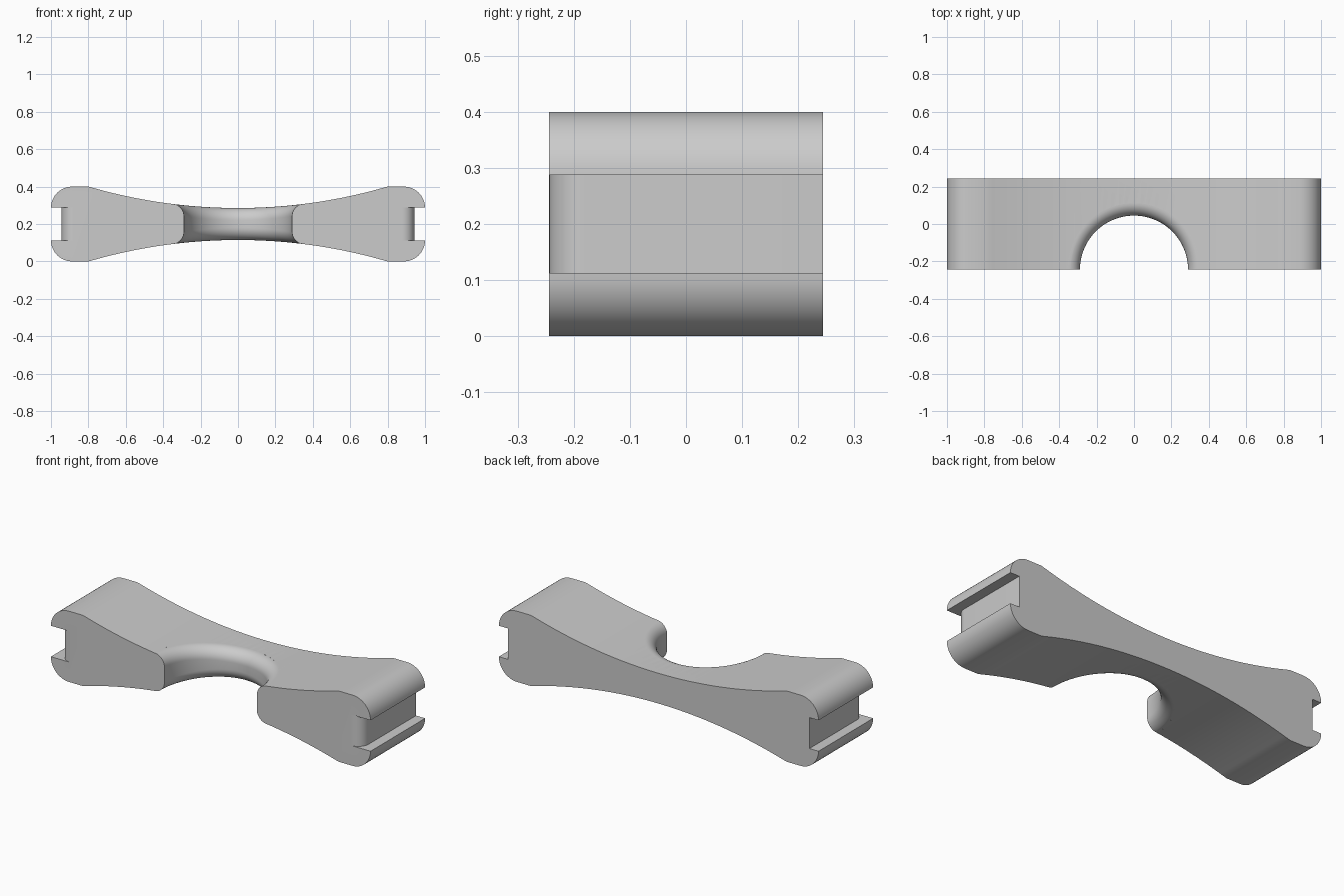
import bpy, bmesh
from math import sin, cos, pi, sqrt, radians

if "Cube" in bpy.data.objects:
    bpy.data.objects.remove(bpy.data.objects["Cube"])

HALF_DEPTH, MID = 0.244, 0.2       # half depth, mid height
LIP, NOTCH = 0.114, 0.0875         # outer corner size, notch half height
BOW = 2.84                         # radius of the waisted top and bottom
HOLE, FILLET = 0.289, 0.066        # scoop radius and its edge rounding

grey = bpy.data.materials.new("plain grey")
grey.use_nodes = True
colour = (0.6, 0.6, 0.6, 1)
grey.diffuse_color = colour
grey.node_tree.nodes["Principled BSDF"].inputs["Base Color"].default_value = colour


def half_height(x):
    """Half thickness of the waisted body at x."""
    return min(0.2, NOTCH - 0.002 + BOW - sqrt(BOW * BOW - x * x))


def loft(name, rings):
    """Closed solid through equal rings of points, with capped ends."""
    bm = bmesh.new()
    loops = [[bm.verts.new(p) for p in ring] for ring in rings]
    n = len(loops[0])
    for a, b in zip(loops, loops[1:]):
        for i in range(n):
            j = (i + 1) % n
            bm.faces.new((a[i], a[j], b[j], b[i]))
    bm.faces.new(loops[0])
    bm.faces.new(loops[-1])
    bmesh.ops.recalc_face_normals(bm, faces=bm.faces)
    mesh = bpy.data.meshes.new(name)
    bm.to_mesh(mesh)
    bm.free()
    mesh.materials.append(grey)
    ob = bpy.data.objects.new(name, mesh)
    bpy.context.collection.objects.link(ob)
    return ob


# Body: waisted bar profile with rounded ends, extruded front to back
quarter = [(0.8 * i / 20, half_height(0.8 * i / 20)) for i in range(20)]
quarter.append((0.8, 0.2))
for i in range(13):
    a = pi / 2 * i / 12
    quarter.append((1 - LIP + LIP * sin(a), NOTCH + (0.2 - NOTCH) * cos(a)))
top = [(-x, z) for x, z in reversed(quarter[1:])] + quarter
outline = [(x, MID + z) for x, z in top] + [(x, MID - z) for x, z in reversed(top)]
body = loft("handle_body", [[(x, y, z) for x, z in outline]
                            for y in (-HALF_DEPTH, HALF_DEPTH)])

# Scoop cutter: round hole whose rim follows the curved surface
STEPS = 12
section = []
for side in (-1, 1):
    arc = [(HOLE + FILLET * (1 - cos(pi / 2 * i / STEPS)),
            side * FILLET * (sin(pi / 2 * i / STEPS) - 1), side)
           for i in range(STEPS + 1)]
    section.append(arc if side > 0 else arc[::-1])
section = section[0] + section[1]


def scoop_ring(radius, drop, side):
    ring = []
    for i in range(96):
        a = 2 * pi * (i + 0.5) / 96
        x = radius * cos(a)
        rim = half_height((HOLE + FILLET) * cos(a))
        ring.append((x, radius * sin(a) - HALF_DEPTH, MID + side * rim + drop))
    return ring


def cap_ring(z):
    return [(x, y, z) for x, y, _ in scoop_ring(HOLE + FILLET, 0, 1)]


scoop = loft("scoop_cutter", [cap_ring(-0.2)] + [scoop_ring(*s) for s in section]
             + [cap_ring(0.6)])

# End notch cutters: slots whose inner wall rounds off at the front
cutters = [scoop]
INNER, ROUND = 0.943, 0.065
for side, label in ((1, "left"), (-1, "right")):
    plan = [(1.2, -0.4), (INNER - ROUND, -0.4)]
    for i in range(13):
        a = pi / 2 * i / 12
        plan.append((INNER - ROUND + ROUND * sin(a),
                     -HALF_DEPTH + ROUND * (1 - cos(a))))
    plan += [(INNER, 0.4), (1.2, 0.4)]
    cutters.append(loft(label + "_notch_cutter",
                        [[(side * x, y, MID + s * NOTCH) for x, y in plan]
                         for s in (-1, 1)]))

for cutter in cutters:
    cutter.hide_render = True
    mod = body.modifiers.new(cutter.name, 'BOOLEAN')
    mod.operation = 'DIFFERENCE'
    mod.solver = 'EXACT'
    mod.object = cutter

# Apply the cuts, remove the cutters and shade smoothly with sharp edges
bpy.ops.object.select_all(action='DESELECT')
bpy.context.view_layer.objects.active = body
body.select_set(True)
for cutter in cutters:
    bpy.ops.object.modifier_apply(modifier=cutter.name)
    bpy.data.objects.remove(cutter)
bpy.ops.object.shade_smooth_by_angle(angle=radians(30))
